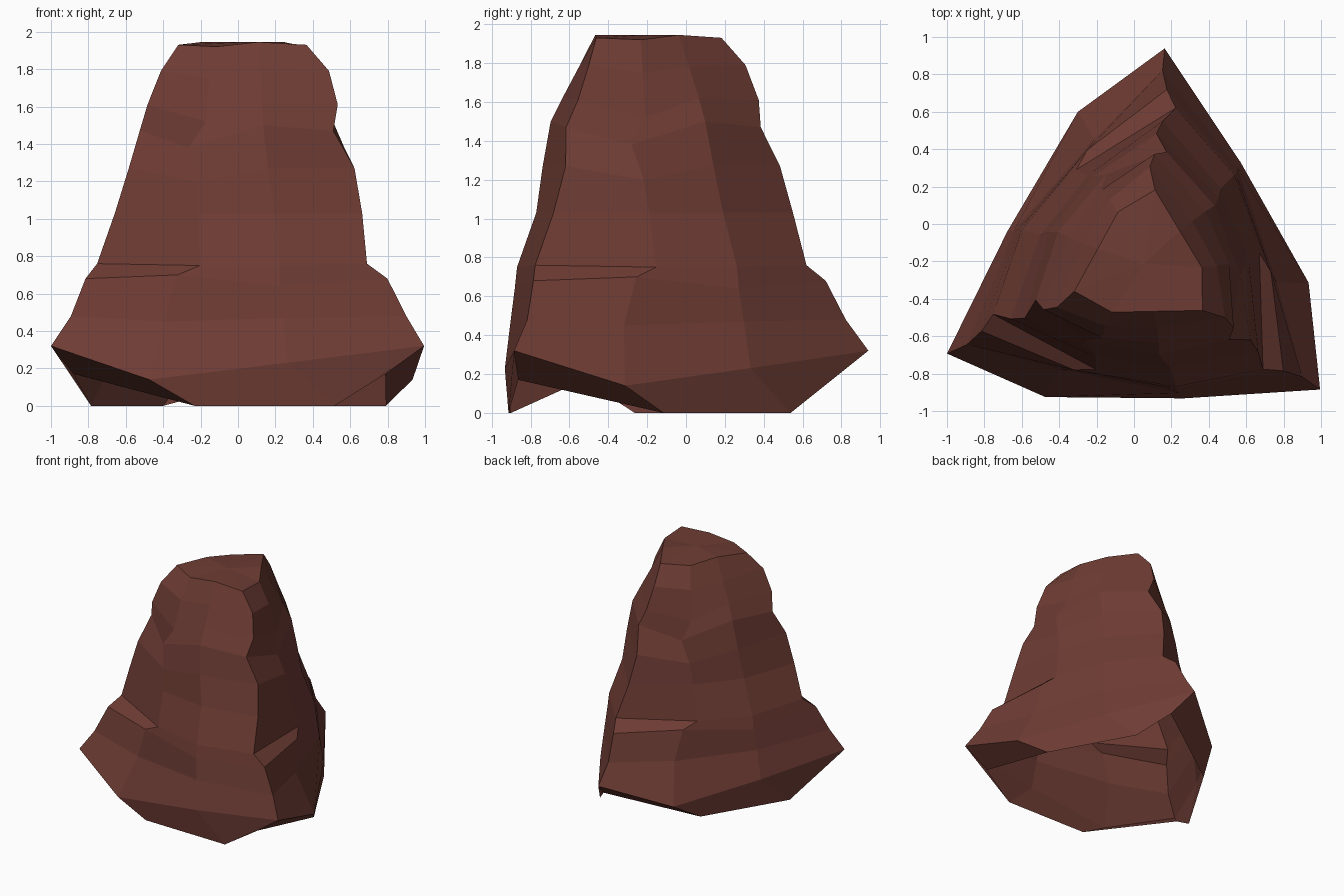
import bpy
import bmesh
from math import radians, cos, sin

# Remove the default object only
default_cube = bpy.data.objects.get("Cube")
if default_cube:
    bpy.data.objects.remove(default_cube, do_unlink=True)


def make_material(name, colour):
    material = bpy.data.materials.new(name)
    material.use_nodes = True
    material.diffuse_color = (*colour, 1)
    shader = next(n for n in material.node_tree.nodes if n.type == "BSDF_PRINCIPLED")
    shader.inputs["Base Color"].default_value = (*colour, 1)
    shader.inputs["Roughness"].default_value = 0.9
    return material


# The boulder has three equal sides turned about a vertical axis.
SIDES = 3
AXIS_X, AXIS_Y = 0.053, -0.213
FIRST_RIDGE_ANGLE = 84.5

# Profiles of one side, from the open rim to the top: radius, turn, height
ridge = [
    (.98, -6, .17), (1.157, 0, .32), (1.04, 0, .48), (.94, -2, .68),
    (.85, -6, .76), (.77, -2, 1.03), (.7, 0, 1.27), (.61, -6, 1.47),
    (.59, 0, 1.61), (.52, 2, 1.79), (.4, -3, 1.93),
]
hollow = [
    (.744, 43, 0), (.886, 29, .14), (.72, 27, .45), (.68, 32, .7),
    (.62, 41, .75), (.56, 38, 1.03), (.54, 35, 1.2), (.52, 28, 1.38),
    (.455, 36, 1.52), (.39, 34, 1.75), (.31, 32, 1.92),
]
shoulder = [
    (.84, 99, 0), (.75, 82, .23), (.716, 81, .47), (.69, 80, .64),
    (.678, 80, .75), (.576, 80, 1.03), (.535, 77, 1.27), (.49, 75, 1.5),
    (.43, 76, 1.62), (.345, 77, 1.78), (.26, 78, 1.945),
]


def add_column(bm, profile, side):
    """Place one vertical profile on the given side of the boulder."""
    column = []
    for radius, turn, height in profile:
        angle = radians(FIRST_RIDGE_ANGLE + turn + side * 360 / SIDES)
        position = (AXIS_X + radius * cos(angle), AXIS_Y + radius * sin(angle), height)
        column.append(bm.verts.new(position))
    return column


def build_boulder(name, material):
    bm = bmesh.new()
    columns = [add_column(bm, profile, side)
               for side in range(SIDES)
               for profile in (ridge, hollow, shoulder)]
    crown = bm.verts.new((AXIS_X, AXIS_Y, 1.945))

    # Rock walls between neighbouring columns, and the crown fan
    for left, right in zip(columns, columns[1:] + columns[:1]):
        for row in range(len(left) - 1):
            bm.faces.new((left[row], right[row], right[row + 1], left[row + 1]))
        bm.faces.new((left[-1], right[-1], crown))

    mesh = bpy.data.meshes.new(name)
    bm.to_mesh(mesh)
    bm.free()
    mesh.materials.append(material)
    boulder = bpy.data.objects.new(name, mesh)
    bpy.context.collection.objects.link(boulder)
    return boulder


build_boulder("boulder", make_material("red brown rock", (.155, .045, .034)))
